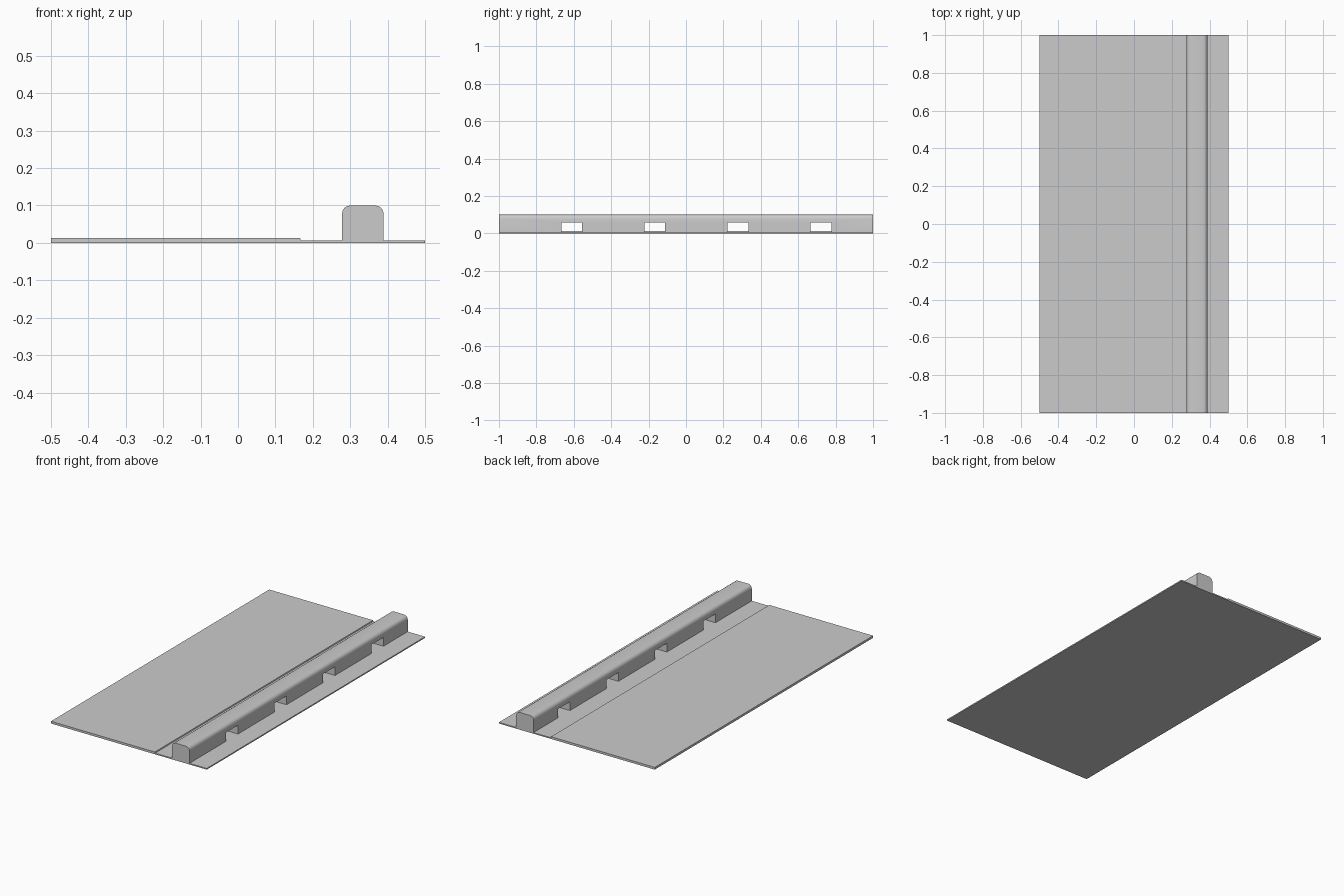
import bpy, bmesh
from mathutils import Vector

if "Cube" in bpy.data.objects:
    bpy.data.objects.remove(bpy.data.objects["Cube"])


def extruded(name, points, offset, bevel_test=None, radius=0.0):
    """Closed prism from a flat outline, with optional rounded edges."""
    bm = bmesh.new()
    face = bm.faces.new([bm.verts.new(p) for p in points])
    result = bmesh.ops.extrude_face_region(bm, geom=[face], use_keep_orig=True)
    moved = [g for g in result["geom"] if isinstance(g, bmesh.types.BMVert)]
    bmesh.ops.translate(bm, verts=moved, vec=Vector(offset))
    if bevel_test:
        edges = [e for e in bm.edges if bevel_test(e)]
        bmesh.ops.bevel(bm, geom=edges, offset=radius, segments=4,
                        profile=0.5, affect='EDGES')
    bmesh.ops.recalc_face_normals(bm, faces=bm.faces)
    mesh = bpy.data.meshes.new(name)
    bm.to_mesh(mesh)
    bm.free()
    obj = bpy.data.objects.new(name, mesh)
    bpy.context.collection.objects.link(obj)
    return obj


BASE, ROAD, TOP, NOTCH_TOP = 0.007, 0.013, 0.10, 0.058
UNIT = 1 / 9

# Road bed: thin slab with a raised surface layer stopping short of the kerb
extruded("road_bed",
         [(x, -1, z) for x, z in [(-0.5, 0), (0.5, 0), (0.5, BASE),
                                  (0.168, BASE), (0.166, ROAD), (-0.5, ROAD)]],
         (0, 2, 0))

# Kerb: side outline with four drain notches along the bottom
outline = [(-1, BASE)]
for i in range(4):
    y = -1 + (3 + 4 * i) * UNIT
    outline += [(y, BASE), (y, NOTCH_TOP),
                (y + UNIT, NOTCH_TOP), (y + UNIT, BASE)]
outline += [(1, BASE), (1, TOP), (-1, TOP)]


def long_top_edge(e):
    a, b = (v.co for v in e.verts)
    return min(a.z, b.z) > TOP - 1e-4 and abs(a.y - b.y) > 1.5


kerb = extruded("kerb", [(0.278, y, z) for y, z in outline], (UNIT, 0, 0),
                long_top_edge, 0.022)

# Smooth only the rounded top corners
bpy.context.view_layer.objects.active = kerb
kerb.select_set(True)
bpy.ops.object.shade_smooth_by_angle()
